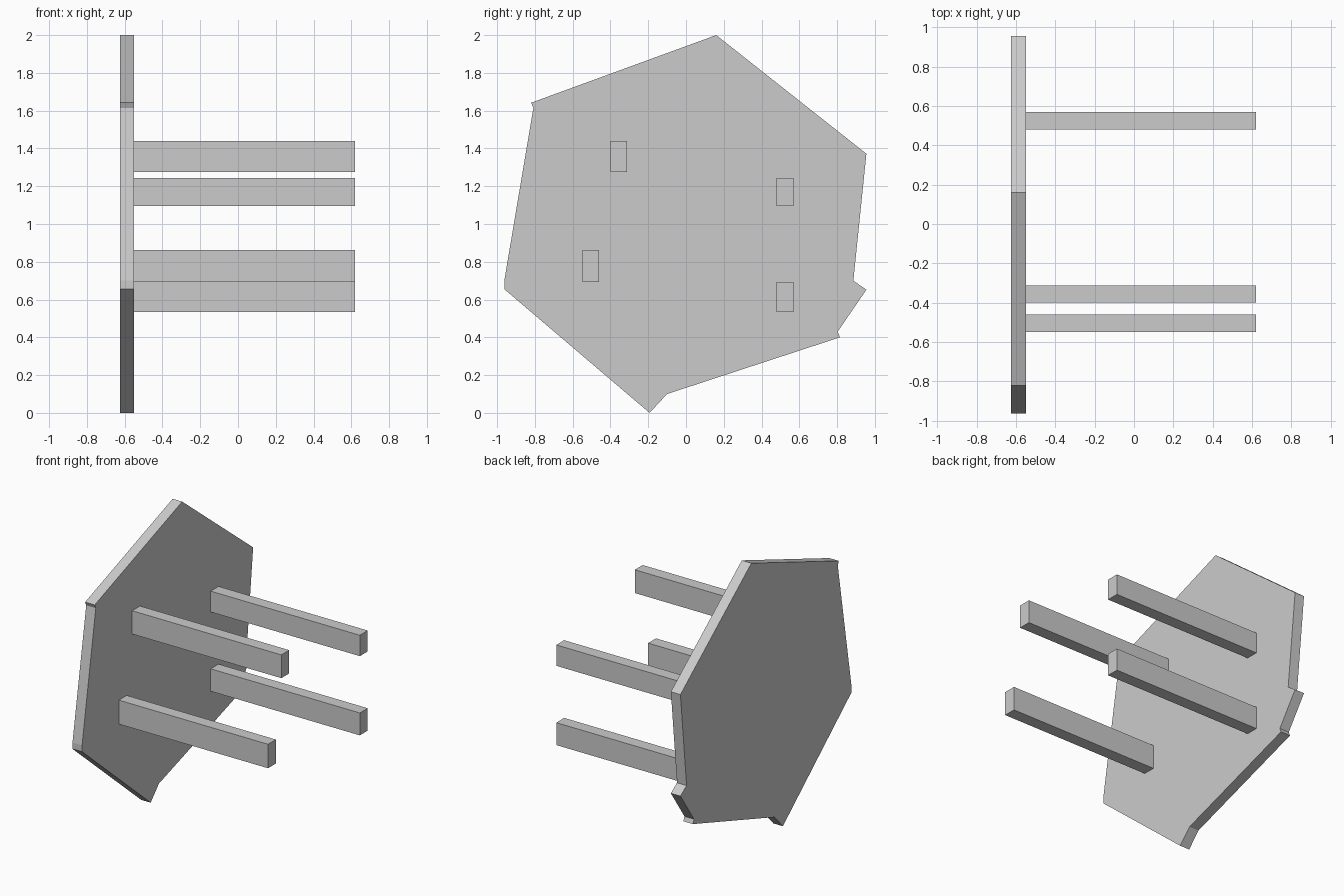
import bpy
import bmesh

cube = bpy.data.objects.get("Cube")
if cube:
    bpy.data.objects.remove(cube, do_unlink=True)

# Single plain grey
grey = bpy.data.materials.new("light_grey")
grey.use_nodes = True
colour = (0.6, 0.6, 0.6, 1)
grey.diffuse_color = colour
grey.node_tree.nodes["Principled BSDF"].inputs["Base Color"].default_value = colour


def extrude_x(name, profile, x0, x1):
    """Extrude a (y, z) outline along x into a solid."""
    bm = bmesh.new()
    face = bm.faces.new([bm.verts.new((x0, y, z)) for y, z in profile])
    result = bmesh.ops.extrude_face_region(bm, geom=[face])
    moved = [v for v in result["geom"] if isinstance(v, bmesh.types.BMVert)]
    bmesh.ops.translate(bm, verts=moved, vec=(x1 - x0, 0, 0))
    bmesh.ops.recalc_face_normals(bm, faces=bm.faces)
    mesh = bpy.data.meshes.new(name)
    bm.to_mesh(mesh)
    bm.free()
    mesh.materials.append(grey)
    obj = bpy.data.objects.new(name, mesh)
    bpy.context.collection.objects.link(obj)
    return obj


PLATE_BACK, PLATE_FACE, BAR_END = -0.625, -0.55, 0.62

# Irregular hexagonal plate with chipped corners
outline = [
    (0.16, 2.0), (0.955, 1.372), (0.886, 0.70), (0.955, 0.652),
    (0.803, 0.43), (0.815, 0.40), (-0.10, 0.10), (-0.193, 0.0),
    (-0.962, 0.655), (-0.962, 0.70), (-0.808, 1.615), (-0.82, 1.642),
]
extrude_x("plate", outline, PLATE_BACK, PLATE_FACE)

# Four bars standing out from the plate: centre y, bottom z, top z
HALF_WIDTH = 0.044
bars = {
    "upper_front_bar": (-0.356, 1.275, 1.44),
    "lower_front_bar": (-0.505, 0.693, 0.863),
    "upper_rear_bar": (0.524, 1.095, 1.243),
    "lower_rear_bar": (0.524, 0.533, 0.692),
}
for name, (y, low, high) in bars.items():
    a, b = y - HALF_WIDTH, y + HALF_WIDTH
    extrude_x(name, [(a, low), (b, low), (b, high), (a, high)], PLATE_FACE, BAR_END)
